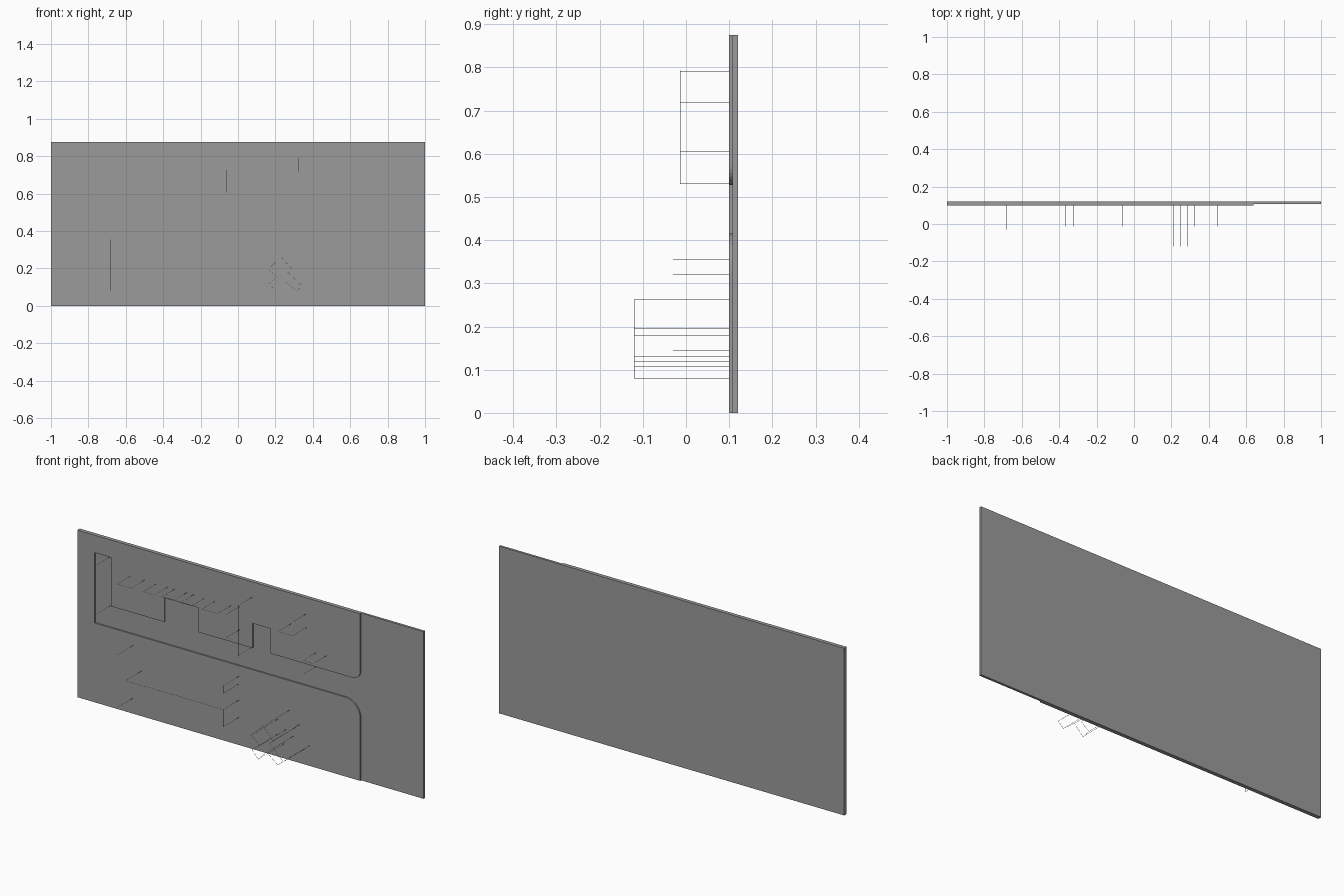
import bpy, bmesh, math
from mathutils import Vector

if "Cube" in bpy.data.objects:
    bpy.data.objects.remove(bpy.data.objects["Cube"])

Y_FRONT, Y_STEP, Y_BACK = 0.10, 0.1075, 0.12
T = 0.0008  # thickness of the hairline frames

grey = bpy.data.materials.new("dark_grey")
grey.diffuse_color = (0.33, 0.33, 0.33, 1)
grey.use_nodes = True
grey.node_tree.nodes["Principled BSDF"].inputs["Base Color"].default_value = grey.diffuse_color


def finish(name, bm):
    bmesh.ops.recalc_face_normals(bm, faces=bm.faces)
    me = bpy.data.meshes.new(name)
    bm.to_mesh(me)
    bm.free()
    me.materials.append(grey)
    ob = bpy.data.objects.new(name, me)
    bpy.context.collection.objects.link(ob)


def slab(name, outline, y0, y1):
    """Closed solid from an x-z outline between y0 and y1."""
    bm = bmesh.new()
    front = [bm.verts.new((x, y0, z)) for x, z in outline]
    back = [bm.verts.new((x, y1, z)) for x, z in outline]
    bm.faces.new(front)
    bm.faces.new(back[::-1])
    for i in range(len(front)):
        bm.faces.new((front[i - 1], front[i], back[i], back[i - 1]))
    finish(name, bm)


def arc(cx, cz, r, a0, a1, n=8):
    angles = [math.radians(a0 + (a1 - a0) * i / n) for i in range(n + 1)]
    return [(cx + r * math.cos(a), cz + r * math.sin(a)) for a in angles]


def bar(bm, a, b):
    """Hairline square bar between two points."""
    a, b = Vector(a), Vector(b)
    m = (b - a).to_track_quat('Z', 'Y').to_matrix().to_4x4()
    m.translation = (a + b) / 2
    for v in bmesh.ops.create_cube(bm, size=1)["verts"]:
        v.co = m @ Vector((v.co.x * T, v.co.y * T, v.co.z * (b - a).length))


def frame(name, pts, y, closed=False):
    """Hairline outline in front of the board, with posts back to it."""
    bm = bmesh.new()
    for x, z in pts:
        bar(bm, (x, y, z), (x, Y_FRONT, z))
    ends = pts[1:] + pts[:1] if closed else pts[1:]
    for (x, z), (x2, z2) in zip(pts, ends):
        bar(bm, (x, y, z), (x2, y, z2))
    finish(name, bm)


# Back plate
slab("back_plate", [(-1, 0), (1, 0), (1, 0.875), (-1, 0.875)], Y_STEP, Y_BACK)

# Raised ground with the street and parking bays left open
ground = [(-1, 0), (0.638, 0)]
ground += arc(0.548, 0.325, 0.09, 0, 90)
ground += [(-0.9, 0.415), (-0.9, 0.783), (-0.806, 0.783), (-0.806, 0.528),
           (-0.497, 0.528), (-0.497, 0.656), (-0.298, 0.656), (-0.298, 0.528),
           (0.014, 0.528), (0.014, 0.658), (0.118, 0.658), (0.118, 0.528)]
ground += arc(0.593, 0.573, 0.045, -90, 0)
ground += [(0.638, 0.875), (-1, 0.875)]
slab("raised_ground", ground, Y_FRONT, Y_STEP)

# Hairline building frames, upper row
for i, (x0, x1) in enumerate([(-0.69, -0.61), (-0.54, -0.475), (-0.435, -0.365),
                              (-0.325, -0.26), (-0.20, -0.11)]):
    frame(f"row_house_frame_{i}", [(x0, 0.718), (x1, 0.718)], -0.013)
for i, (x, z0, z1) in enumerate([(-0.81, 0.53, 0.785), (0.01, 0.53, 0.793), (-0.06, 0.605, 0.727)]):
    frame(f"wall_edge_frame_{i}", [(x, z0), (x, z1)], -0.013)
frame("corner_house_frame", [(0.24, 0.718), (0.325, 0.718), (0.325, 0.79)], -0.013)
frame("side_house_frame", [(0.385, 0.532), (0.385, 0.605), (0.445, 0.605)], -0.013)

# Hairline building frames, lower part
frame("long_house_frame", [(-0.63, 0.235), (-0.065, 0.235), (-0.065, 0.145)], -0.03)
frame("end_house_frame", [(-0.065, 0.32), (-0.065, 0.36)], -0.03)
frame("left_house_frame", [(-0.68, 0.08), (-0.68, 0.355)], -0.03)
frame("tower_frame", [(0.16, 0.195), (0.23, 0.262), (0.285, 0.2), (0.265, 0.18),
                      (0.345, 0.107), (0.315, 0.08), (0.25, 0.13), (0.2, 0.08),
                      (0.165, 0.12), (0.21, 0.155)], -0.12 + T / 2, closed=True)
